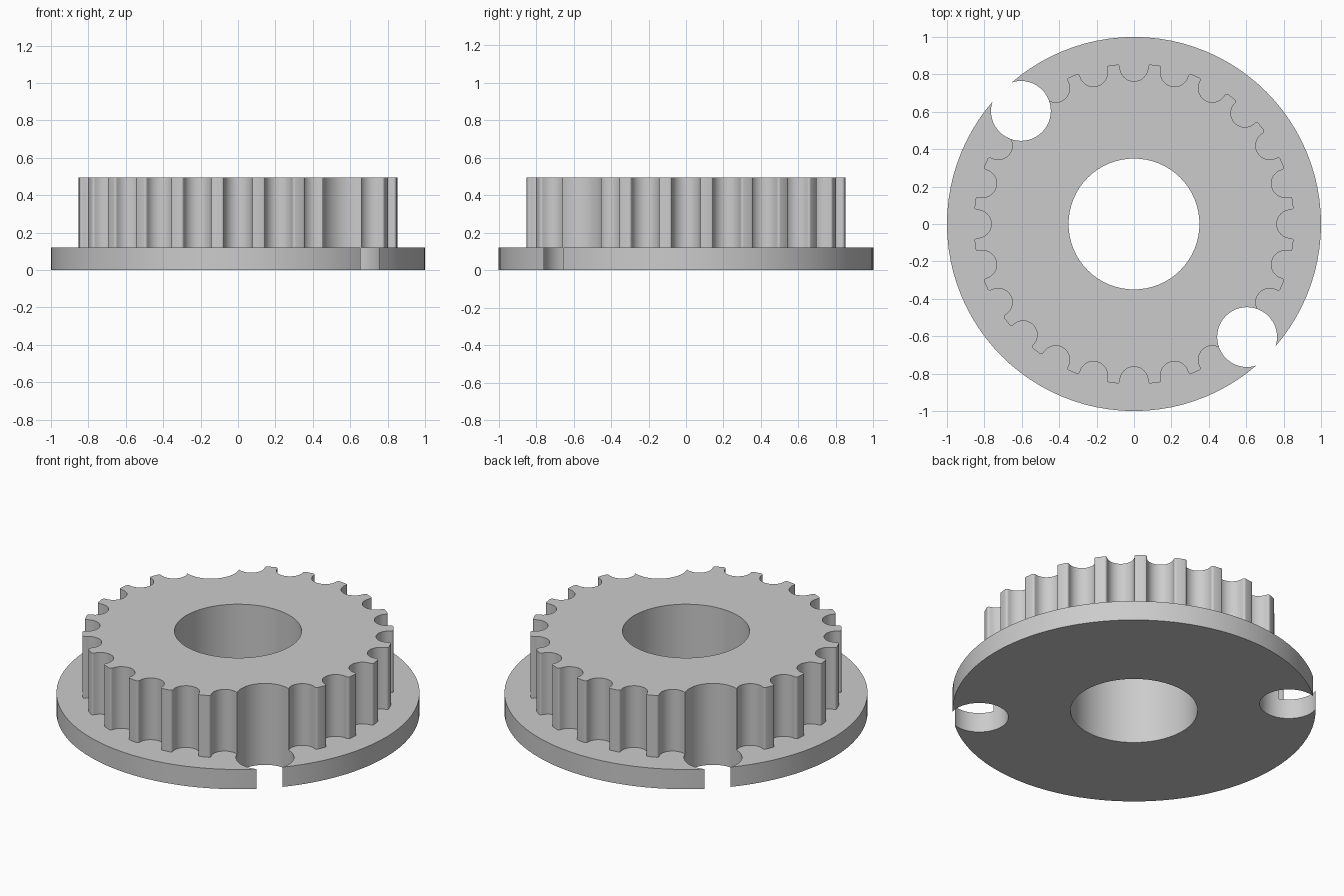
import bpy, bmesh
from math import sin, cos, tau, pi, radians, atan2, acos
from mathutils import Matrix, Vector

cube = bpy.data.objects.get("Cube")
if cube:
    bpy.data.objects.remove(cube, do_unlink=True)

GROOVES = 24
TIP_R, GROOVE_D, GROOVE_R, FILLET = 0.857, 0.838, 0.075, 0.013
FLANGE_TOP, HUB_TOP = 0.12, 0.495
BORE_R, NOTCH_D, NOTCH_R = 0.35, 0.855, 0.16

grey = bpy.data.materials.new("light_grey_metal")
grey.use_nodes = True
colour = (0.6, 0.6, 0.6, 1)
grey.diffuse_color = colour
grey.node_tree.nodes["Principled BSDF"].inputs["Base Color"].default_value = colour


def arc(centre, radius, start, end, steps):
    """Points along an arc."""
    angles = [start + (end - start) * i / steps for i in range(steps + 1)]
    return [Vector((centre[0] + radius * cos(a), centre[1] + radius * sin(a))) for a in angles]


def circle(centre, radius, steps):
    return arc(centre, radius, 0, tau, steps)[:-1]


def prism(name, outline, bottom, top):
    """Extrude a closed outline between two heights."""
    bm = bmesh.new()
    face = bm.faces.new([bm.verts.new((p.x, p.y, bottom)) for p in outline])
    side = bmesh.ops.extrude_face_region(bm, geom=[face])["geom"]
    verts = [v for v in side if isinstance(v, bmesh.types.BMVert)]
    bmesh.ops.translate(bm, verts=verts, vec=(0, 0, top - bottom))
    bmesh.ops.recalc_face_normals(bm, faces=bm.faces)
    mesh = bpy.data.meshes.new(name)
    bm.to_mesh(mesh)
    bm.free()
    mesh.materials.append(grey)
    obj = bpy.data.objects.new(name, mesh)
    bpy.context.collection.objects.link(obj)
    return obj


def toothed_outline():
    """Round grooves with filleted tooth tips, repeated around the hub."""
    p, q = TIP_R - FILLET, GROOVE_R + FILLET
    a = acos((p * p + GROOVE_D ** 2 - q * q) / (2 * p * GROOVE_D))
    before, after = (p * cos(a), -p * sin(a)), (p * cos(a), p * sin(a))
    b = atan2(-before[1], GROOVE_D - before[0])
    groove = arc(before, FILLET, -a, b, 5)
    groove += arc((GROOVE_D, 0), GROOVE_R, b - pi, -pi - b, 16)[1:]
    groove += arc(after, FILLET, -b, a, 5)[1:]
    points = []
    for k in range(GROOVES):
        turn = Matrix.Rotation(k * tau / GROOVES, 2)
        points += [turn @ point for point in groove]
    return points


# Flange disc and toothed hub
flange = prism("flange", circle((0, 0), 1, 96), 0, FLANGE_TOP)
hub = prism("toothed_hub", toothed_outline(), FLANGE_TOP, HUB_TOP)

# Central bore and two opposite screw notches, cut through both parts
cutters = [prism("bore_cutter", circle((0, 0), BORE_R, 64), -0.2, 0.8)]
for angle in (135, -45):
    t = radians(angle)
    centre = (NOTCH_D * cos(t), NOTCH_D * sin(t))
    cutters.append(prism("notch_cutter", circle(centre, NOTCH_R, 48), -0.2, 0.8))

for part in (flange, hub):
    bpy.ops.object.select_all(action="DESELECT")
    part.select_set(True)
    bpy.context.view_layer.objects.active = part
    for cutter in cutters:
        cutter.hide_render = True
        mod = part.modifiers.new("cut", "BOOLEAN")
        mod.operation, mod.solver, mod.object = "DIFFERENCE", "EXACT", cutter
        bpy.ops.object.modifier_apply(modifier=mod.name)
    bpy.ops.object.shade_smooth_by_angle(angle=radians(30))

for cutter in cutters:
    bpy.data.objects.remove(cutter, do_unlink=True)
